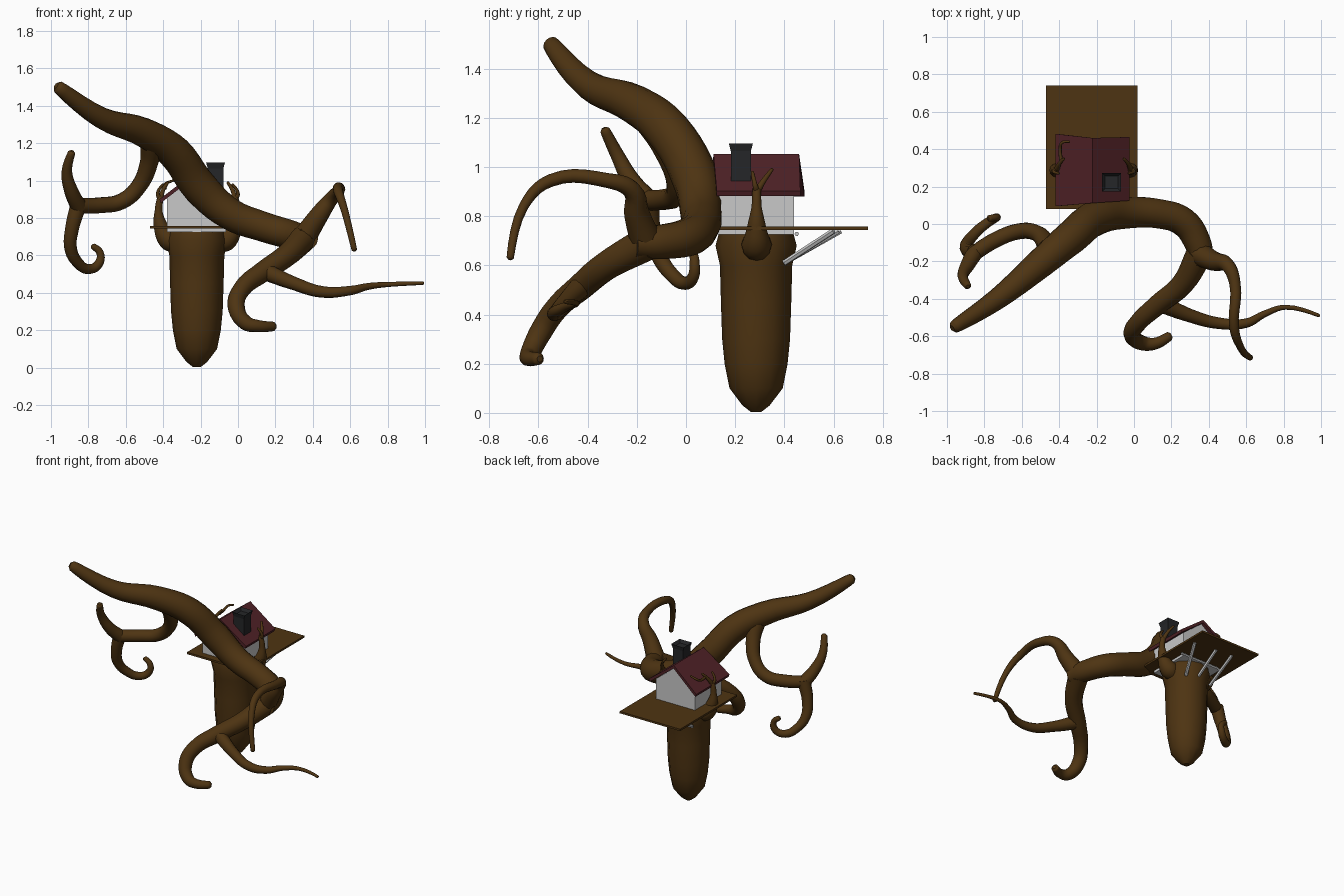
import bpy, bmesh, math
from mathutils import Vector


def mat(name, rgb):
    m = bpy.data.materials.new(name)
    m.diffuse_color = (*rgb, 1)
    return m


BARK = mat("bark brown", (0.076, 0.034, 0.006))
ROOF = mat("roof red", (0.08, 0.016, 0.02))
STONE = mat("chimney charcoal", (0.018, 0.019, 0.021))
WALL = mat("wall grey", (0.58, 0.58, 0.58))


def smooth(ob):
    bpy.ops.object.select_all(action='DESELECT')
    ob.select_set(True)
    bpy.context.view_layer.objects.active = ob
    bpy.ops.object.shade_smooth_by_angle(angle=math.radians(50))


def tube(name, pts, material=BARK, curved=True, sides=4):
    """Tapered tube through points (x, y, z, radius), converted to a mesh."""
    cu = bpy.data.curves.new(name, 'CURVE')
    cu.dimensions = '3D'
    cu.bevel_depth = 1.0
    cu.bevel_resolution = sides
    cu.resolution_u = 5
    cu.use_fill_caps = True
    sp = cu.splines.new('BEZIER' if curved else 'POLY')
    if curved:
        # rounded tip
        a, b = Vector(pts[-2][:3]), Vector(pts[-1][:3])
        tip = b + (b - a).normalized() * pts[-1][3] * 0.5
        pts = list(pts) + [(*tip, pts[-1][3] * 0.5)]
        sp.bezier_points.add(len(pts) - 1)
        for p, v in zip(sp.bezier_points, pts):
            p.co, p.radius = v[:3], v[3]
            p.handle_left_type = p.handle_right_type = 'AUTO'
    else:
        sp.points.add(len(pts) - 1)
        for p, v in zip(sp.points, pts):
            p.co, p.radius = (*v[:3], 1), v[3]
    ob = bpy.data.objects.new(name, cu)
    bpy.context.collection.objects.link(ob)
    bpy.ops.object.select_all(action='DESELECT')
    ob.select_set(True)
    bpy.context.view_layer.objects.active = ob
    bpy.ops.object.convert(target='MESH')
    ob = bpy.context.view_layer.objects.active
    ob.data.materials.clear()
    ob.data.materials.append(material)
    smooth(ob)
    return ob


def loft(name, a, b, material):
    """Solid between two matching outlines."""
    bm = bmesh.new()
    va, vb = [bm.verts.new(p) for p in a], [bm.verts.new(p) for p in b]
    bm.faces.new(va)
    bm.faces.new(vb[::-1])
    n = len(va)
    for i in range(n):
        j = (i + 1) % n
        bm.faces.new((va[i], vb[i], vb[j], va[j]))
    bmesh.ops.recalc_face_normals(bm, faces=bm.faces)
    me = bpy.data.meshes.new(name)
    bm.to_mesh(me)
    bm.free()
    me.materials.append(material)
    ob = bpy.data.objects.new(name, me)
    bpy.context.collection.objects.link(ob)
    return ob


def rect(x0, x1, y0, y1, z):
    return [(x0, y0, z), (x1, y0, z), (x1, y1, z), (x0, y1, z)]


# Trunk
tube("trunk", [(-0.22, 0.285, z, r) for z, r in (
    (0.003, 0.02), (0.03, 0.055), (0.1, 0.108), (0.2, 0.128), (0.3, 0.138),
    (0.45, 0.143), (0.6, 0.147), (0.68, 0.165), (0.735, 0.15))], curved=False)

# Main limb sweeping past the house
tube("main_limb", [
    (0.37, -0.21, 0.69, 0.06), (0.34, -0.1, 0.695, 0.072), (0.265, 0.01, 0.715, 0.078),
    (0.13, 0.055, 0.755, 0.08), (-0.04, 0.06, 0.82, 0.085), (-0.2, 0.035, 0.96, 0.095),
    (-0.34, -0.075, 1.15, 0.092), (-0.5, -0.21, 1.255, 0.08), (-0.73, -0.4, 1.335, 0.058),
    (-0.96, -0.55, 1.50, 0.034)], sides=5)

# Right-hand branches
tube("right_upper_branch", [
    (0.35, -0.16, 0.69, 0.065), (0.43, -0.2, 0.81, 0.052), (0.5, -0.22, 0.905, 0.038),
    (0.54, -0.32, 0.945, 0.03), (0.535, -0.55, 0.945, 0.026), (0.57, -0.66, 0.84, 0.02),
    (0.622, -0.715, 0.63, 0.015)])
tube("right_lower_branch", [
    (0.35, -0.16, 0.69, 0.072), (0.26, -0.32, 0.6, 0.06), (0.13, -0.43, 0.51, 0.055),
    (0.02, -0.53, 0.42, 0.048), (-0.01, -0.59, 0.33, 0.046), (0.04, -0.635, 0.24, 0.04),
    (0.11, -0.64, 0.222, 0.032), (0.19, -0.6, 0.22, 0.025)])
tube("right_long_twig", [
    (0.13, -0.42, 0.52, 0.048), (0.3, -0.49, 0.45, 0.036), (0.45, -0.53, 0.405, 0.031),
    (0.6, -0.53, 0.412, 0.025), (0.7, -0.48, 0.435, 0.018), (0.81, -0.445, 0.445, 0.013),
    (0.99, -0.49, 0.452, 0.009)])

# Left-hand branches
tube("left_branch", [
    (-0.46, -0.17, 1.22, 0.065), (-0.475, -0.1, 1.1, 0.05), (-0.53, -0.045, 0.97, 0.043),
    (-0.62, -0.04, 0.89, 0.043), (-0.74, -0.085, 0.868, 0.043), (-0.86, -0.16, 0.865, 0.042)])
tube("left_upper_twig", [
    (-0.85, -0.15, 0.86, 0.045), (-0.89, -0.22, 0.94, 0.038), (-0.915, -0.28, 1.05, 0.028),
    (-0.89, -0.33, 1.15, 0.02)])
tube("left_curled_twig", [
    (-0.85, -0.15, 0.88, 0.045), (-0.888, -0.14, 0.74, 0.038), (-0.895, -0.11, 0.64, 0.034),
    (-0.86, -0.06, 0.565, 0.03), (-0.8, -0.005, 0.527, 0.027), (-0.745, 0.03, 0.555, 0.024),
    (-0.738, 0.035, 0.615, 0.02), (-0.775, 0.03, 0.65, 0.017)])

# Small branches hugging the house on each side
for side, s in (("right", 1), ("left", -1)):
    cx = -0.215
    tube(side + "_house_branch", [
        (cx + s * x, 0.287, z, r) for x, z, r in (
            (0.09, 0.67, 0.055), (0.15, 0.685, 0.062), (0.195, 0.75, 0.04),
            (0.21, 0.84, 0.02), (0.2, 0.91, 0.017))])
    tube(side + "_house_twig_a", [
        (cx + s * 0.2, 0.287, 0.9, 0.016), (cx + s * 0.185, 0.32, 0.95, 0.011),
        (cx + s * 0.16, 0.35, 0.99, 0.007)], sides=2)
    tube(side + "_house_twig_b", [
        (cx + s * 0.2, 0.287, 0.9, 0.015), (cx + s * 0.215, 0.28, 0.93, 0.01),
        (cx + s * 0.185, 0.27, 0.98, 0.006)], sides=2)
tube("left_roof_twig", [
    (-0.39, 0.34, 0.96, 0.01), (-0.395, 0.4, 0.965, 0.009), (-0.385, 0.435, 0.985, 0.008),
    (-0.345, 0.44, 1.0, 0.006)], sides=2)

# Platform
loft("platform", rect(-0.47, 0.02, 0.08, 0.74, 0.743), rect(-0.47, 0.02, 0.08, 0.74, 0.757), BARK)

# Struts below the platform
for i, (x0, x1, y1) in enumerate(((-0.33, -0.33, 0.63), (-0.21, -0.2, 0.62), (-0.12, -0.03, 0.6))):
    tube("strut_%d" % (i + 1), [(x0, 0.4, 0.61, 0.012), (x1, y1, 0.74, 0.012)],
         WALL, curved=False, sides=1)
tube("cross_beam", [(-0.36, 0.45, 0.728, 0.009), (-0.04, 0.45, 0.728, 0.009)],
     WALL, curved=False, sides=1)

# House walls with gable ends
gable = [(-0.38, 0.725), (-0.065, 0.725), (-0.065, 0.905), (-0.222, 1.028), (-0.38, 0.908)]
loft("house_walls", [(x, 0.13, z) for x, z in gable], [(x, 0.44, z) for x, z in gable], WALL)

# Roof: two slopes in one folded slab, slightly skewed
prof = [(-0.42, 0.90), (-0.222, 1.052), (-0.023, 0.902),
        (-0.03, 0.882), (-0.222, 1.028), (-0.413, 0.88)]
front_y = [0.095, 0.112, 0.125, 0.125, 0.112, 0.095]
back_y = [0.482, 0.46, 0.465, 0.465, 0.46, 0.482]
loft("roof", [(x, y, z) for (x, z), y in zip(prof, front_y)],
     [(x, y, z) for (x, z), y in zip(prof, back_y)], ROOF)

# Chimney with flared, hollow cap
loft("chimney", rect(-0.162, -0.078, 0.182, 0.264, 0.93), rect(-0.162, -0.078, 0.182, 0.264, 1.07), STONE)
cap = loft("chimney_cap", rect(-0.162, -0.078, 0.182, 0.264, 1.065),
           rect(-0.17, -0.07, 0.174, 0.272, 1.096), STONE)
bm = bmesh.new()
bm.from_mesh(cap.data)
top = [f for f in bm.faces if f.normal.z > 0.9]
bmesh.ops.inset_region(bm, faces=top, thickness=0.022, depth=0)
bmesh.ops.translate(bm, verts=list({v for f in top for v in f.verts}), vec=(0, 0, -0.02))
bm.to_mesh(cap.data)
bm.free()
